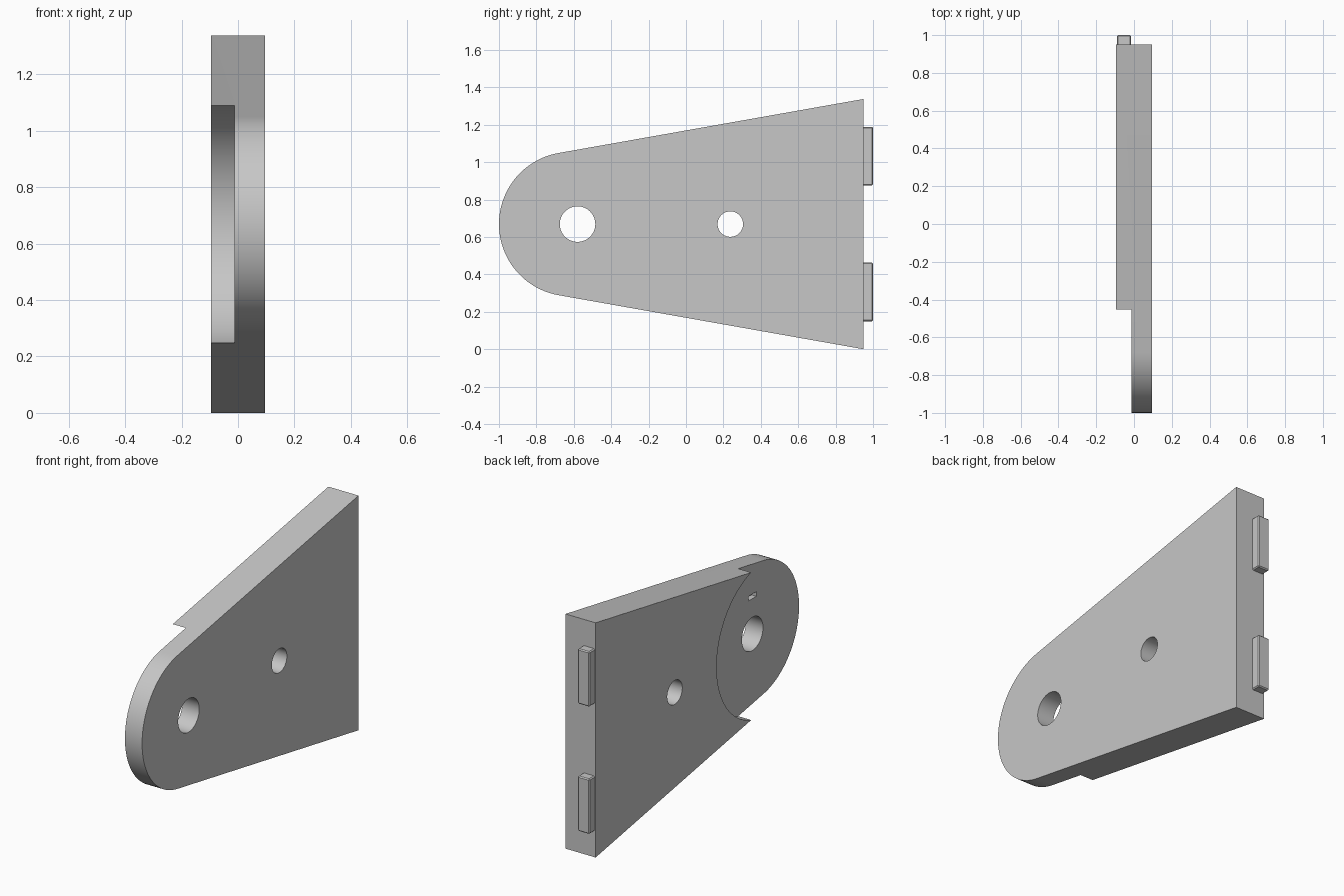
import bpy, bmesh, math
from mathutils import Matrix

cube = bpy.data.objects.get("Cube")
if cube:
    bpy.data.objects.remove(cube, do_unlink=True)

grey = bpy.data.materials.new("plain grey")
grey.use_nodes = True
colour = (0.57, 0.57, 0.57, 1)
grey.diffuse_color = colour
grey.node_tree.nodes["Principled BSDF"].inputs["Base Color"].default_value = colour

HALF_X, STEP_X = 0.095, -0.013      # plate half thickness, recess floor
MID_Z, BACK_Y = 0.669, 0.95
NOSE_Y, NOSE_R, TAPER = -0.614, 0.386, math.radians(10)
PIVOT_Y = -0.58


def add_object(name, bm):
    bmesh.ops.recalc_face_normals(bm, faces=bm.faces)
    mesh = bpy.data.meshes.new(name)
    bm.to_mesh(mesh)
    bm.free()
    mesh.materials.append(grey)
    obj = bpy.data.objects.new(name, mesh)
    bpy.context.collection.objects.link(obj)
    return obj


def prism(name, outline, x0, x1):
    """Extrude a (y, z) outline along x."""
    bm = bmesh.new()
    face = bm.faces.new([bm.verts.new((x0, y, z)) for y, z in outline])
    new = bmesh.ops.extrude_face_region(bm, geom=[face])["geom"]
    verts = [v for v in new if isinstance(v, bmesh.types.BMVert)]
    bmesh.ops.translate(bm, verts=verts, vec=(x1 - x0, 0, 0))
    return add_object(name, bm)


def disc(name, y, z, r, x0, x1, n=64):
    ring = [(y + r * math.cos(2 * math.pi * i / n),
             z + r * math.sin(2 * math.pi * i / n)) for i in range(n)]
    return prism(name, ring, x0, x1)


def box(name, centre, size):
    bm = bmesh.new()
    bmesh.ops.create_cube(bm, size=1, matrix=Matrix.Translation(centre)
                          @ Matrix.Diagonal((*size, 1)))
    return add_object(name, bm)


def activate(obj):
    bpy.ops.object.select_all(action="DESELECT")
    obj.select_set(True)
    bpy.context.view_layer.objects.active = obj


def cut(obj, cutter):
    cutter.hide_render = True
    mod = obj.modifiers.new("cut", "BOOLEAN")
    mod.operation, mod.solver, mod.object = "DIFFERENCE", "EXACT", cutter
    activate(obj)
    bpy.ops.object.modifier_apply(modifier=mod.name)
    bpy.data.objects.remove(cutter, do_unlink=True)


# Tapered plate with a rounded nose
start, sweep, steps = math.pi / 2 + TAPER, math.pi - 2 * TAPER, 48
outline = [(BACK_Y, 0), (BACK_Y, 2 * MID_Z)]
for i in range(steps + 1):
    a = start + sweep * i / steps
    # the tapered edges meet the nose at a tangent
    outline.append((NOSE_Y + NOSE_R * math.cos(a), MID_Z + NOSE_R * math.sin(a)))
plate = prism("tapered_plate", outline, -HALF_X, HALF_X)

# Round recess thinning the nose, two through holes and a small shallow slot
cut(plate, disc("recess_cutter", PIVOT_Y, MID_Z, 0.44, -0.3, STEP_X, 96))
cut(plate, disc("pivot_hole_cutter", PIVOT_Y, MID_Z, 0.095, -0.3, 0.3))
cut(plate, disc("small_hole_cutter", 0.237, MID_Z, 0.068, -0.3, 0.3))
cut(plate, box("slot_cutter", (STEP_X, PIVOT_Y, MID_Z + 0.214), (0.06, 0.07, 0.026)))
activate(plate)
bpy.ops.object.shade_smooth_by_angle(angle=math.radians(30))

# Two locating tabs on the back edge
for name, side in (("lower_tab", -1), ("upper_tab", 1)):
    tab = box(name, (-0.053, BACK_Y + 0.02, MID_Z + side * 0.363), (0.074, 0.06, 0.314))
    bevel = tab.modifiers.new("chamfer", "BEVEL")
    bevel.width, bevel.segments = 0.006, 1
